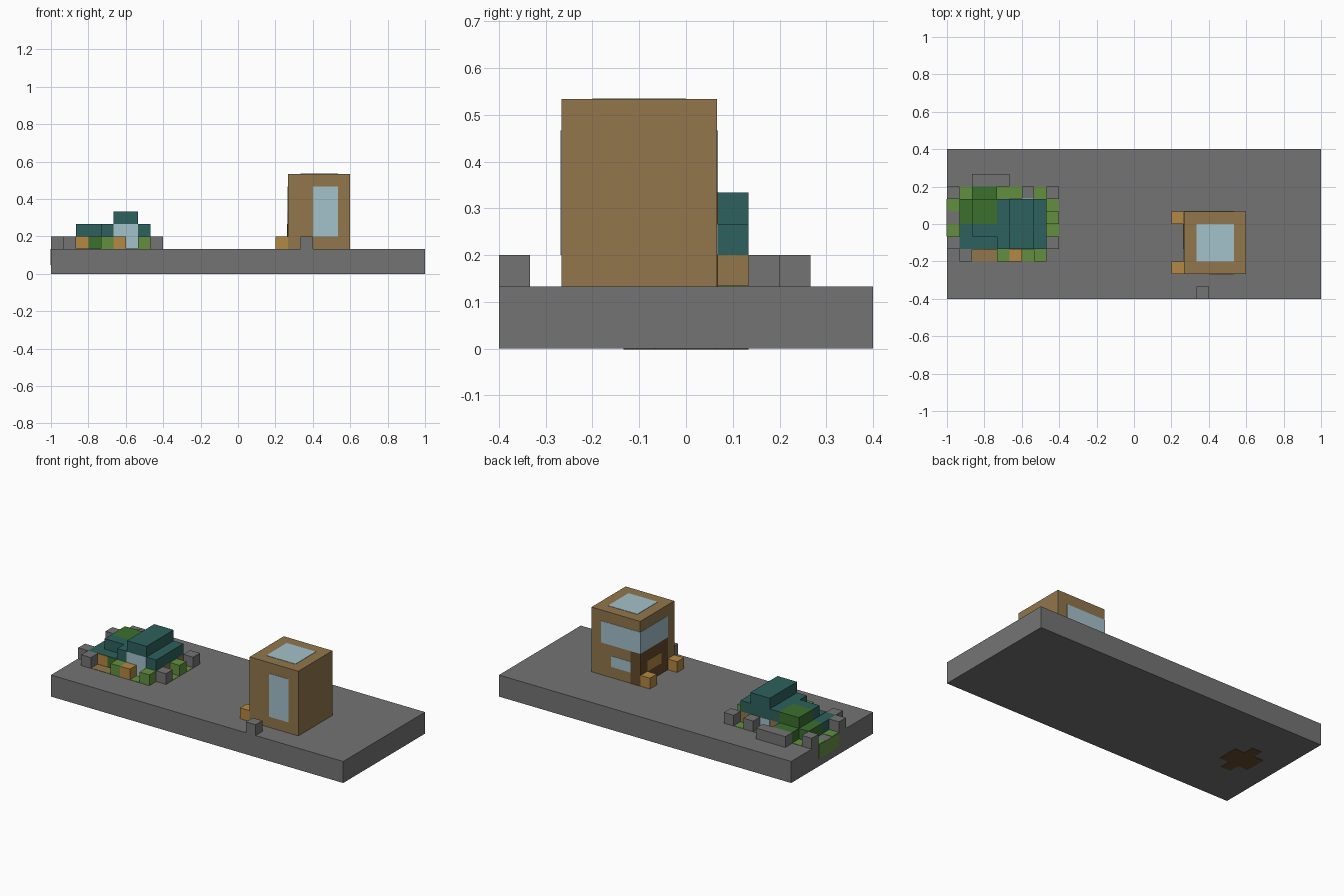
import bpy

U = 1 / 15      # block size
T = 0.002       # thickness of painted plates

cube = bpy.data.objects.get("Cube")
if cube:
    bpy.data.objects.remove(cube, do_unlink=True)


def linear(c):
    return c / 12.92 if c <= 0.04045 else ((c + 0.055) / 1.055) ** 2.4


def material(name, code):
    rgb = [linear(v / 255) for v in bytes.fromhex(code)]
    m = bpy.data.materials.new(name)
    m.use_nodes = True
    m.diffuse_color = (*rgb, 1)
    m.node_tree.nodes["Principled BSDF"].inputs["Base Color"].default_value = (*rgb, 1)
    return m


GREY = material("stone grey", "747474")
WOOD = material("brown wood", "92764c")
DARK = material("dark wood", "654a2c")
TAN = material("orange wood", "b38842")
GLASS = material("pale blue glass", "a4c1cb")
TEAL = material("teal roof", "2d615d")
LIME = material("light green grass", "638f40")
MOSS = material("dark green moss", "3b702d")


def box(name, mat, lo, hi):
    """Box between two corners given in blocks, from the left front base corner."""
    a = [lo[0] * U - 1, lo[1] * U - 0.4, lo[2] * U]
    b = [hi[0] * U - 1, hi[1] * U - 0.4, hi[2] * U]
    bpy.ops.mesh.primitive_cube_add(size=1, location=[(p + q) / 2 for p, q in zip(a, b)])
    ob = bpy.context.object
    ob.name = name
    for v in ob.data.vertices:
        v.co = [c * (q - p) for c, p, q in zip(v.co, a, b)]
    ob.data.materials.append(mat)
    return ob


def plate(name, mat, axis, at, side, lo, hi):
    """Thin painted plate on a plane; lo and hi are in the two other axes."""
    t = T / U
    a, b = list(lo), list(hi)
    a.insert(axis, at - (t if side < 0 else 0))
    b.insert(axis, at + (t if side > 0 else 0))
    return box(name, mat, a, b)


def block(name, mat, i, j, k=2, w=1):
    return box(name, mat, (i, j, k), (i + w, j + 1, k + 1))


# Ground slab
box("ground_slab", GREY, (0, 0, 0), (30, 12, 2))
plate("soil_patch_below", DARK, 2, 0, -1, (2, 5), (5, 7))
plate("soil_patch_below_wide", DARK, 2, 0, -1, (3, 4), (4, 8))
plate("side_grass", LIME, 0, 0, -1, (5, 0.7), (8, 2))

# Tower
box("tower", WOOD, (19, 2, 2), (24, 7, 8))
plate("tower_front_window", GLASS, 1, 2, -1, (21, 3), (23, 7))
plate("tower_roof_window", GLASS, 2, 8, 1, (20, 3), (23, 6))
plate("tower_back_band", GLASS, 1, 7, 1, (19, 5), (23, 7))
plate("tower_side_band", GLASS, 0, 19, -1, (3, 5), (7, 7))
plate("tower_back_window", GLASS, 1, 7, 1, (20, 3), (22, 4))
plate("tower_side_panel", DARK, 0, 19, -1, (3, 2), (7, 5))
plate("tower_back_panel", DARK, 1, 7, 1, (19, 2), (20, 5))
plate("tower_side_hatch", TAN, 0, 18.96, -1, (4, 3), (6, 4))
for j in (2, 6):
    block("tower_crate", TAN, 18, j)
block("lone_stone", GREY, 20, 0)

# House: main hall with stepped roof
box("house_walls", WOOD, (4, 4, 2), (8, 8, 3))
box("house_roof", TEAL, (4, 4, 3), (8, 8, 4))
box("house_ridge", TEAL, (5, 4, 4), (7, 8, 5))
plate("house_front_window", GLASS, 1, 4, -1, (5, 2), (7, 4))
plate("house_back_window", GLASS, 1, 8, 1, (5, 2), (7, 3))

# House: side wing with low eaves and mossy back
box("wing_walls", WOOD, (2, 4, 2), (4, 8, 3))
plate("wing_front_panel", TAN, 1, 4, -1, (2, 2), (3, 3))
plate("wing_front_moss", MOSS, 1, 4, -1, (3, 2), (4, 3))
plate("wing_front_eave", TEAL, 2, 3, 1, (2, 4), (4, 5))
box("wing_roof", TEAL, (2, 5, 3), (4, 6, 4))
box("wing_mossy_roof", MOSS, (2, 6, 3), (4, 8, 4))
box("wing_side_eave", TEAL, (1, 4, 2), (2, 6, 3))
box("wing_side_mossy_eave", MOSS, (1, 6, 2), (2, 8, 3))
box("wing_back_mossy_eave", MOSS, (2, 8, 2), (4, 9, 3))

# Garden border of loose blocks
for i, j in ((0, 4), (0, 8), (1, 3), (6, 8), (8, 4), (8, 8)):
    block("border_stone", GREY, i, j)
block("border_wall", GREY, 2, 9, w=3)
for i, j in ((4, 3), (7, 3), (8, 6)):
    block("border_bush", LIME, i, j)
block("border_crate", TAN, 5, 3)

# Grass and path on the ground
for i, j, w in ((0, 5, 1), (0, 7, 1), (1, 8, 1), (4, 8, 2), (7, 8, 1),
                (8, 5, 1), (8, 7, 1), (6, 3, 1)):
    plate("grass_patch", LIME, 2, 2, 1, (i, j), (i + w, j + 1))
plate("path", WOOD, 2, 2, 1, (2, 3), (4, 4))
